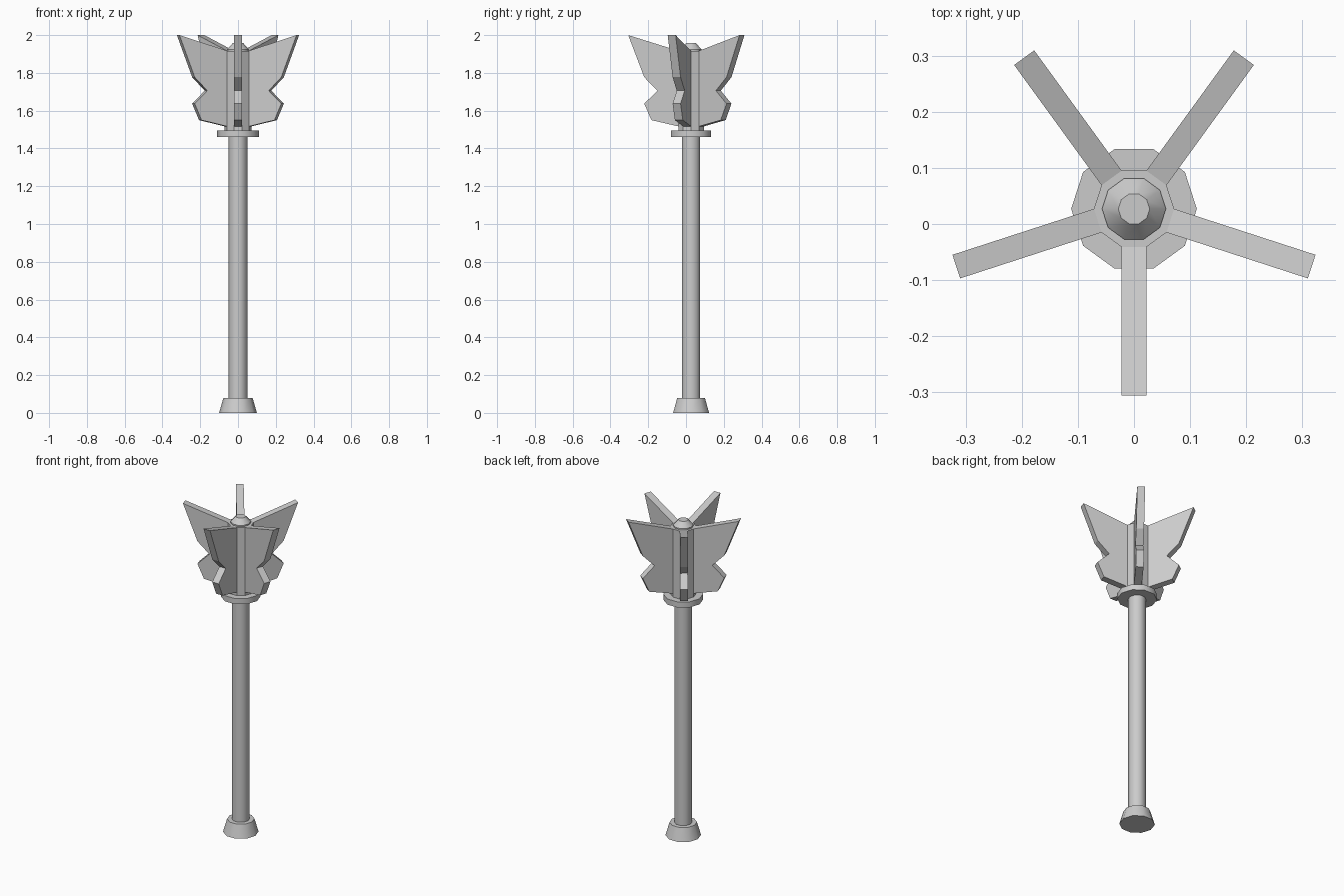
import bpy, bmesh, math
from mathutils import Matrix, Vector

cube = bpy.data.objects.get("Cube")
if cube:
    bpy.data.objects.remove(cube, do_unlink=True)

SIDES = 10
CENTRE = Vector((0, 0.027, 0))
HUB_RADIUS = 0.0715
APOTHEM = HUB_RADIUS * math.cos(math.pi / SIDES)
THICKNESS = 2 * HUB_RADIUS * math.sin(math.pi / SIDES)

steel = bpy.data.materials.new("plain grey")
steel.use_nodes = True
grey = (0.6, 0.6, 0.6, 1)
steel.diffuse_color = grey
steel.node_tree.nodes["Principled BSDF"].inputs["Base Color"].default_value = grey


def finish(name, bm, smooth):
    bmesh.ops.recalc_face_normals(bm, faces=bm.faces)
    mesh = bpy.data.meshes.new(name)
    bm.to_mesh(mesh)
    bm.free()
    mesh.materials.append(steel)
    obj = bpy.data.objects.new(name, mesh)
    obj.location = CENTRE
    bpy.context.collection.objects.link(obj)
    if smooth:
        bpy.ops.object.select_all(action='DESELECT')
        obj.select_set(True)
        bpy.context.view_layer.objects.active = obj
        bpy.ops.object.shade_smooth_by_angle(angle=math.radians(40))
    return obj


def turned(name, profile, smooth=True):
    """Ten-sided solid through (radius, height) rings, capped at both ends."""
    bm = bmesh.new()
    rings = []
    for r, z in profile:
        rings.append([bm.verts.new((r * math.cos(a), r * math.sin(a), z))
                      for a in (math.tau * i / SIDES for i in range(SIDES))])
    for low, high in zip(rings, rings[1:]):
        for i in range(SIDES):
            j = (i + 1) % SIDES
            bm.faces.new((low[i], low[j], high[j], high[i]))
    bm.faces.new(rings[0])
    bm.faces.new(rings[-1])
    return finish(name, bm, smooth)


def flange(name, angle):
    """Notched blade growing out of one face of the hub."""
    outline = [(APOTHEM, 1.517), (0.21, 1.55), (0.248, 1.637), (0.178, 1.706),
               (0.248, 1.777), (0.333, 2.0), (APOTHEM, 1.917)]
    bm = bmesh.new()
    face = bm.faces.new([bm.verts.new((r, -THICKNESS / 2, z)) for r, z in outline])
    out = bmesh.ops.extrude_face_region(bm, geom=[face])
    moved = [v for v in out["geom"] if isinstance(v, bmesh.types.BMVert)]
    bmesh.ops.translate(bm, verts=moved, vec=(0, THICKNESS, 0))
    bmesh.ops.rotate(bm, verts=bm.verts, matrix=Matrix.Rotation(angle, 3, 'Z'))
    return finish(name, bm, False)


# Handle
turned("pommel", [(0.1, 0), (0.077, 0.08)])
turned("shaft", [(0.05, 0.08), (0.05, 1.46)])

# Head
turned("collar", [(0.112, 1.46), (0.112, 1.495)])
turned("hub", [(HUB_RADIUS, 1.495), (HUB_RADIUS, 1.917)], smooth=False)
turned("cap", [(0.057, 1.917), (0.057, 1.925), (0.028, 1.957)])
for k in range(5):
    flange(f"flange_{k + 1}", math.radians(-90 + 72 * k))
